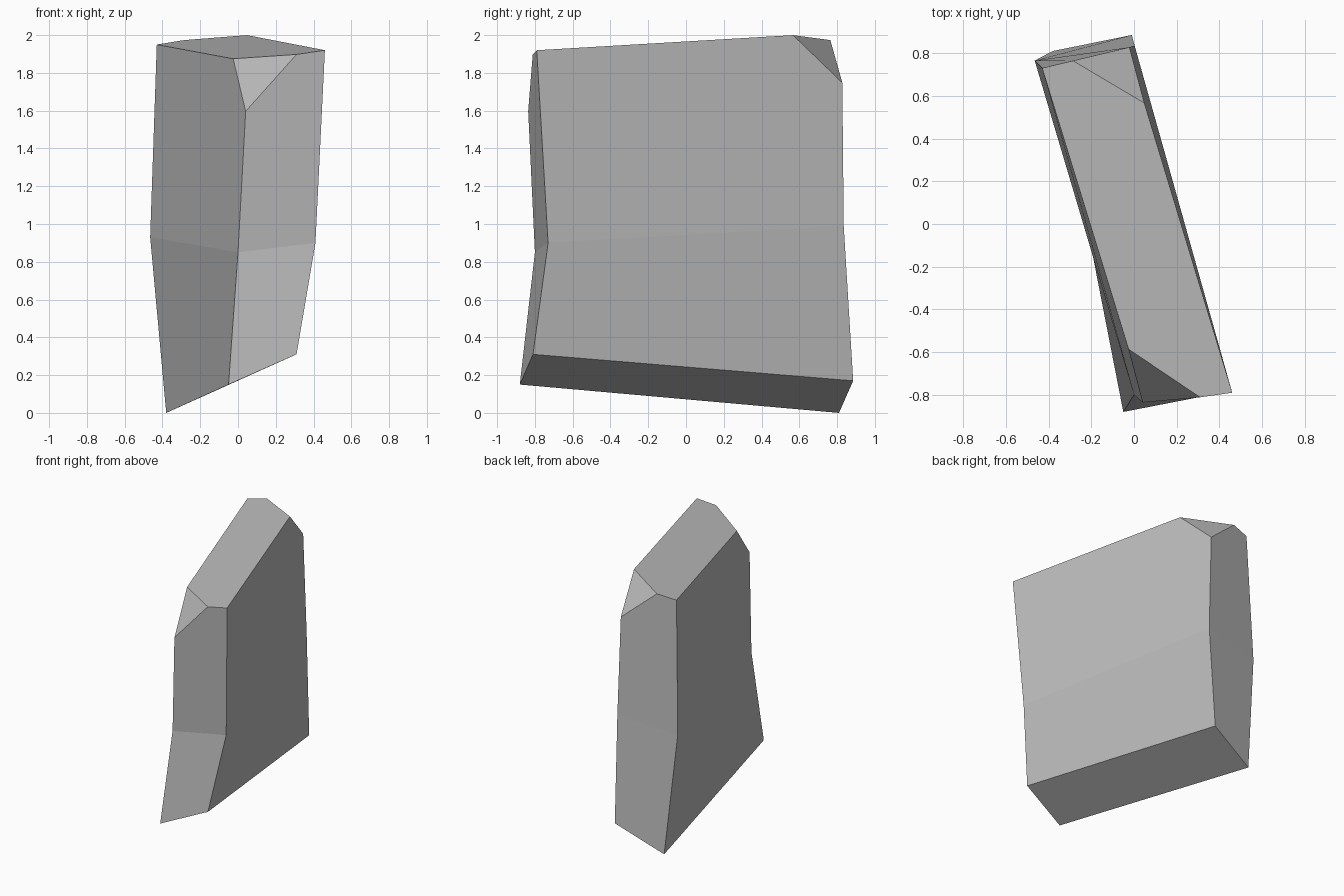
import bpy
import bmesh
from mathutils import Vector

cube = bpy.data.objects.get("Cube")
if cube:
    bpy.data.objects.remove(cube, do_unlink=True)

# Stone colour
stone = bpy.data.materials.new("grey_stone")
stone.use_nodes = True
grey = (0.5, 0.5, 0.5, 1)
stone.diffuse_color = grey
stone.node_tree.nodes["Principled BSDF"].inputs["Base Color"].default_value = grey

# Leaning slab sections: front right, front left, back left, back right
sections = {
    "bottom": [(-.05, -.88, .15), (.31, -.81, .31), (-.01, .885, .17), (-.38, .81, 0)],
    "middle": [(0, -.8, .85), (.41, -.73, .9), (.003, .835, .99), (-.465, .765, .93)],
    "top": [(.055, -.848, 1.86), (.46, -.79, 1.92), (-.03, .825, 2.015), (-.43, .73, 1.95)],
}

bm = bmesh.new()
bottom, middle, top = [[bm.verts.new(point) for point in ring] for ring in sections.values()]
bm.faces.new(reversed(bottom))
bm.faces.new(top)
for low, high in ((bottom, middle), (middle, top)):
    for i in range(len(low)):
        j = (i + 1) % len(low)
        bm.faces.new((low[i], low[j], high[j], high[i]))


def chip_corner(mesh, corner, cut_points):
    """Slice off one corner along the plane through three points and cap it."""
    a, b, c = [Vector(point) for point in cut_points]
    normal = (b - a).cross(c - a).normalized()
    if normal.dot(Vector(corner) - a) < 0:
        normal.negate()
    geometry = mesh.verts[:] + mesh.edges[:] + mesh.faces[:]
    cut = bmesh.ops.bisect_plane(mesh, geom=geometry, plane_co=a, plane_no=normal,
                                 clear_outer=True)
    rim = [item for item in cut["geom_cut"] if isinstance(item, bmesh.types.BMEdge)]
    bmesh.ops.contextual_create(mesh, geom=rim)


# Chipped upper corners
chip_corner(bm, sections["top"][0], [(-.025, -.59, 1.87), (.04, -.84, 1.59), (.31, -.81, 1.9)])
chip_corner(bm, sections["top"][2], [(.06, .56, 2), (-.28, .76, 1.975), (-.03, .83, 1.75)])

bmesh.ops.recalc_face_normals(bm, faces=bm.faces[:])
mesh = bpy.data.meshes.new("stone_slab")
bm.to_mesh(mesh)
bm.free()
mesh.materials.append(stone)
slab = bpy.data.objects.new("stone_slab", mesh)
bpy.context.collection.objects.link(slab)
